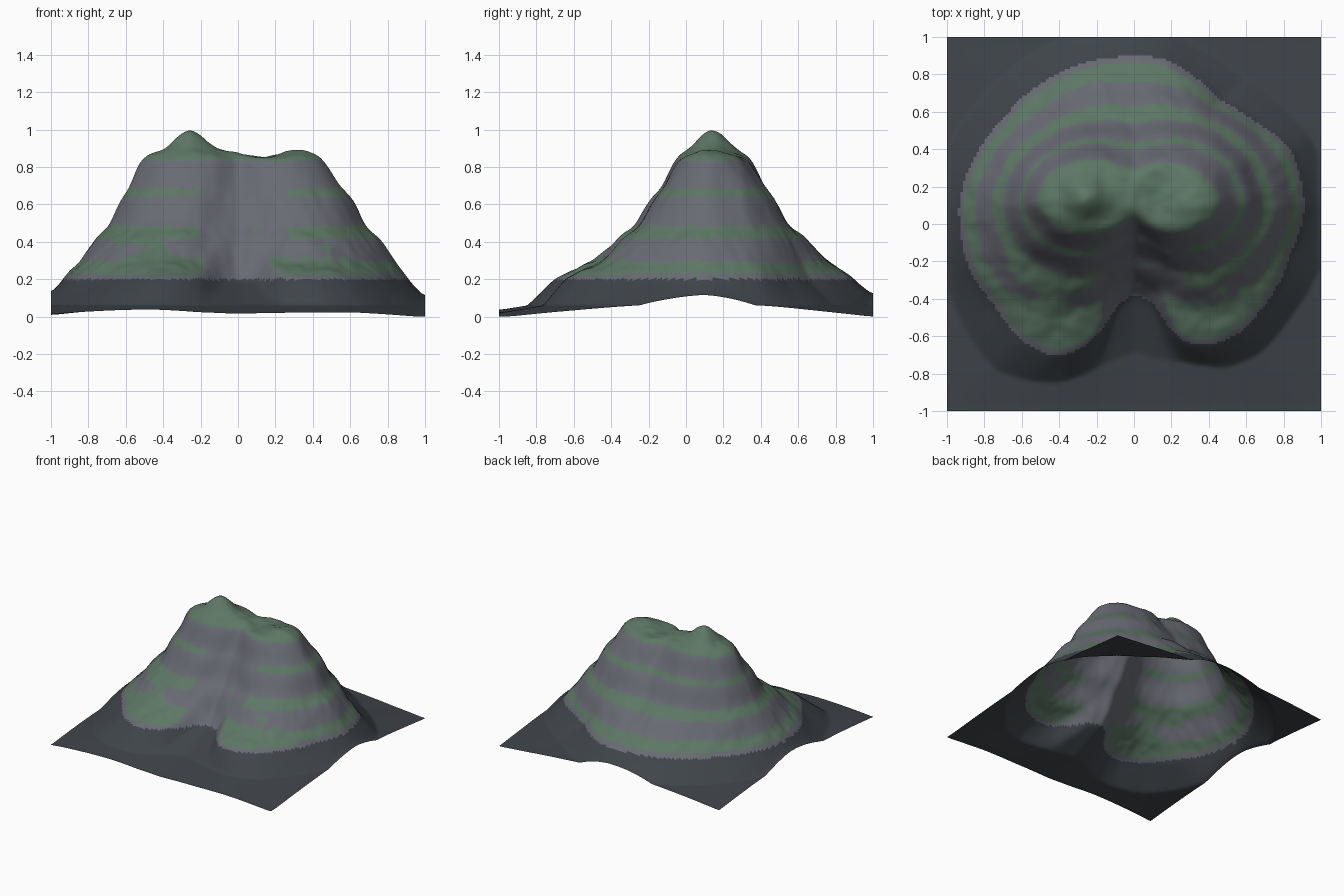
import bpy, bmesh, math
from mathutils import Vector, noise

if "Cube" in bpy.data.objects:
    bpy.data.objects.remove(bpy.data.objects["Cube"])

N = 140                      # grid cells per side
CX, CY = 0.0, 0.1            # centre of the contour fan

# Shore contours: angle, radius at z=.06, radius at z=.20
SHORE = [
    (0, 1.04, .91), (20, 1.02, .885), (32, .96, .79), (50, .90, .71), (67, .91, .762),
    (78, .94, .80), (90, .97, .795), (113, .97, .806), (143, .99, .83), (160, 1.03, .875),
    (180, 1.05, .935), (201, 1.08, .943), (216, 1.12, .91), (230, 1.15, .944),
    (241, 1.08, .925), (248, 1.02, .85), (255, .92, .72), (259, .86, .53), (270, .78, .45),
    (283, .85, .52), (287, .87, .74), (293, .93, .815), (300, 1.0, .86), (310, 1.04, .887),
    (325, 1.03, .877), (343, 1.05, .87)]

# Mountain contours: angle, radii at z=.34, .47, .66, .85
SLOPE = [
    (0, .82, .70, .59, .44), (22, .77, .67, .56, .39), (50, .65, .57, .45, .27),
    (67, .64, .51, .37, .22), (90, .61, .45, .31, .16), (113, .65, .50, .37, .22),
    (143, .70, .60, .50, .38), (160, .77, .68, .58, .47), (180, .82, .71, .61, .51),
    (201, .80, .66, .54, .37), (216, .77, .60, .43, .23), (232, .70, .51, .32, .14),
    (248, .51, .35, .21, .07), (270, .37, .27, .16, .04), (292, .49, .33, .19, .06),
    (310, .66, .49, .32, .14), (328, .73, .59, .43, .25), (343, .77, .66, .53, .35)]


def fan(rows, a):
    """Contour radii at angle a, interpolated around the circle."""
    ring = rows + [(rows[0][0] + 360, *rows[0][1:])]
    for p, q in zip(ring, ring[1:]):
        if p[0] <= a <= q[0]:
            t = (a - p[0]) / (q[0] - p[0])
            return [u + (v - u) * t for u, v in zip(p[1:], q[1:])]


def bump(x, y, px, py, h, s):
    return h * math.exp(-((x - px) ** 2 + (y - py) ** 2) / (2 * s * s))


def heights(x, y):
    """Mountain height and seabed height at a point."""
    r = math.hypot(x - CX, y - CY)
    a = math.degrees(math.atan2(y - CY, x - CX)) % 360
    shore, slope = fan(SHORE, a), fan(SLOPE, a)
    bed = max(0, .06 * (shore[0] + .4 - r) / .4)
    radii = [1.5 * shore[0] - .5 * shore[1]] + shore + slope + [0]
    levels = [-.01, .06, .20, .34, .47, .66, .85, .87]
    z = -.01
    for i in range(7):
        if radii[i + 1] <= r <= radii[i]:
            t = (radii[i] - r) / (radii[i] - radii[i + 1])
            z = levels[i] + (levels[i + 1] - levels[i]) * t
            break
    # twin summits and the knob between them
    z += bump(x, y, -.27, .14, .132, .095) + bump(x, y, .33, .13, .045, .08)
    z += bump(x, y, -.06, .16, .03, .06) - bump(x, y, .11, .1, .02, .06)
    return z, bed


def smooth(g):
    """Averaging pass along both grid directions."""
    for _ in range(2):
        g = [[.5 * row[j] + .25 * (row[max(j - 1, 0)] + row[min(j + 1, N)])
              for j in range(N + 1)] for row in g]
        g = [list(c) for c in zip(*g)]
    return g


def detail(x, y, z):
    """Terraced ledges and rock roughness above the shore."""
    w = min(1, max(0, (z - .17) / .1))
    z -= w * .008 * math.sin(2 * math.pi * (z - .255) / .2)
    return z + w * (.014 * noise.noise(Vector((x * 7, y * 7, 3)))
                    + .006 * noise.noise(Vector((x * 17, y * 17, 8))))


# Height grids: mountain meets the seabed in a crisp foot line
co = [-1 + 2 * i / N for i in range(N + 1)]
both = [[heights(x, y) for x in co] for y in co]
hill = [[h[0] for h in row] for row in both]
bed = [[h[1] for h in row] for row in both]
for k in range(8):
    bed = smooth(bed)
    if k < 5:
        hill = smooth(hill)
grid = [[detail(x, y, max(hill[j][i], bed[j][i])) for i, x in enumerate(co)]
        for j, y in enumerate(co)]
low = min(map(min, grid))

# Island sheet
bm = bmesh.new()
vs = [[bm.verts.new((x, y, grid[j][i] - low)) for i, x in enumerate(co)]
      for j, y in enumerate(co)]
for j in range(N):
    for i in range(N):
        bm.faces.new((vs[j][i], vs[j][i + 1], vs[j + 1][i + 1], vs[j + 1][i]))
bm.normal_update()

# Paint seabed, rock and grass ledges by height and steepness
for f in bm.faces:
    f.smooth = True
    c, nz = f.calc_center_median(), f.normal.z
    z = c.z
    face = c.y < .05 and -.2 < c.x < .27      # bare central headwall
    ledge = .23 < z < .295 or .415 < z < .485 or .64 < z < .685
    lobe = c.y < -.12 and .22 < z < .48 and nz > .73
    if z < .2:
        f.material_index = 0
    elif (z > .83 and nz > .6) or (ledge and nz > .48 and not face) or lobe:
        f.material_index = 2
    else:
        f.material_index = 1

mesh = bpy.data.meshes.new("island_terrain")
bm.to_mesh(mesh)
bm.free()
for name, col in (("seabed", (.05, .058, .067, 1)), ("rock", (.14, .145, .172, 1)),
                  ("grass", (.11, .185, .13, 1))):
    m = bpy.data.materials.new(name)
    m.diffuse_color = col
    m.use_nodes = True
    m.node_tree.nodes["Principled BSDF"].inputs["Base Color"].default_value = m.diffuse_color
    mesh.materials.append(m)
obj = bpy.data.objects.new("island_terrain", mesh)
bpy.context.collection.objects.link(obj)
